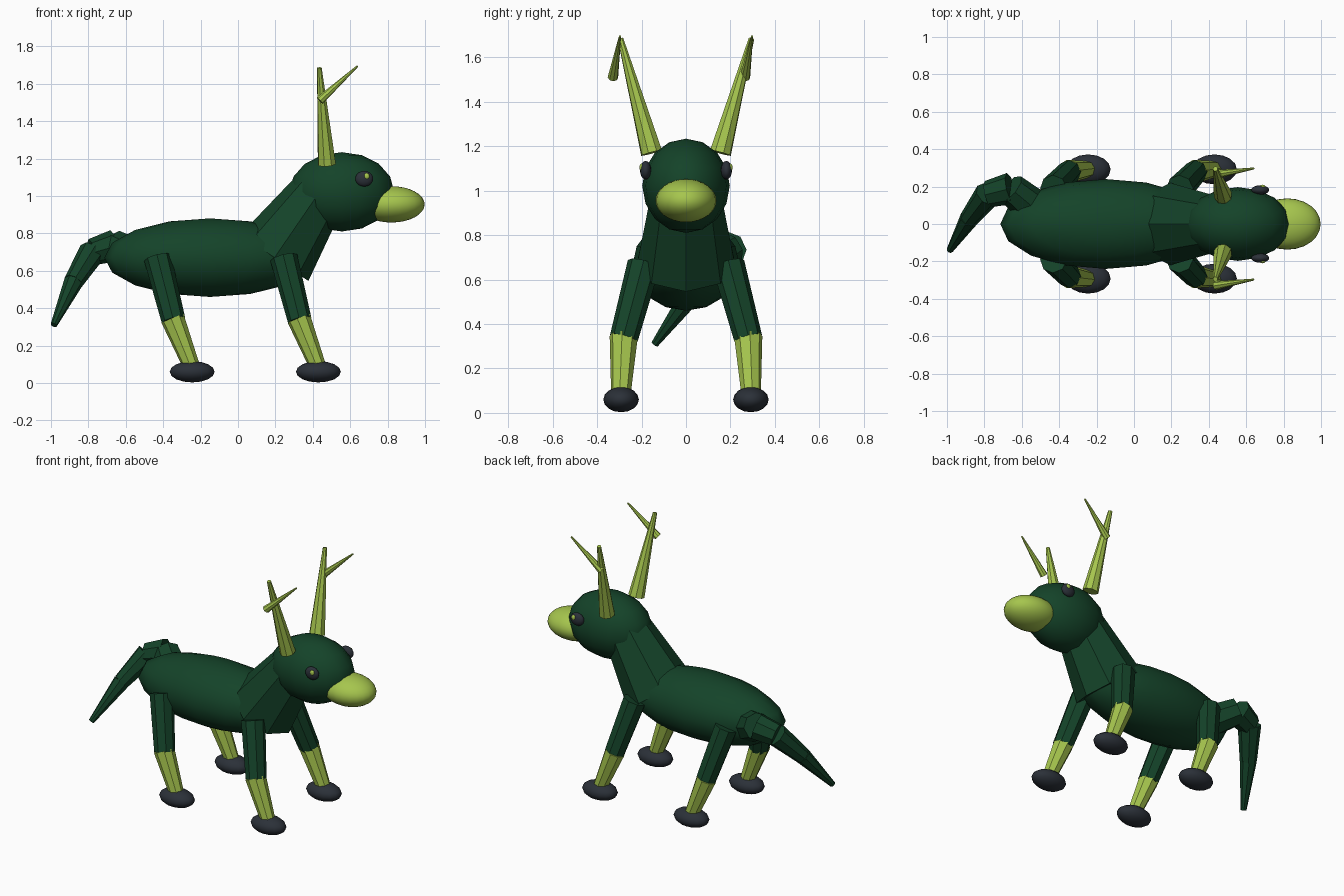
import bpy
from mathutils import Vector

if "Cube" in bpy.data.objects:
    bpy.data.objects.remove(bpy.data.objects["Cube"], do_unlink=True)


def make_material(name, rgb):
    mat = bpy.data.materials.new(name)
    mat.use_nodes = True
    mat.diffuse_color = (*rgb, 1)
    mat.node_tree.nodes["Principled BSDF"].inputs["Base Color"].default_value = (*rgb, 1)
    return mat


green = make_material("dark green", (0.007, 0.056, 0.022))
lime = make_material("lime green", (0.38, 0.56, 0.075))
slate = make_material("dark slate", (0.024, 0.030, 0.040))


def ellipsoid(name, center, radii, mat, segments=16, rings=8):
    bpy.ops.mesh.primitive_uv_sphere_add(segments=segments, ring_count=rings, radius=1, location=center)
    obj = bpy.context.object
    obj.name = name
    obj.scale = radii
    bpy.ops.object.transform_apply(location=False, rotation=False, scale=True)
    bpy.ops.object.shade_smooth()
    obj.data.materials.append(mat)
    return obj


def limb(name, start, end, r_start, r_end, mat, sides=8):
    """Flat-faced tapered cylinder between two points."""
    a, b = Vector(start), Vector(end)
    bpy.ops.mesh.primitive_cone_add(vertices=sides, radius1=r_start, radius2=r_end,
                                    depth=(b - a).length, location=(a + b) / 2)
    obj = bpy.context.object
    obj.name = name
    obj.rotation_euler = (b - a).to_track_quat("Z", "Y").to_euler()
    obj.data.materials.append(mat)
    return obj


# Torso, neck, head and snout
ellipsoid("body", (-0.15, 0, 0.67), (0.565, 0.24, 0.21), green)
limb("neck", (0.195, 0, 0.67), (0.49, 0, 1.10), 0.22, 0.135, green)
ellipsoid("head", (0.555, 0, 1.022), (0.28, 0.197, 0.212), green)
ellipsoid("snout", (0.82, 0, 0.955), (0.178, 0.137, 0.097), lime, 24, 16)

for side, s in (("left", 1), ("right", -1)):
    # Legs with hooves
    for pair, x in (("front", 0.43), ("rear", -0.245)):
        tag = f"{pair}_{side}"
        knee = (x - 0.10, s * 0.28, 0.335)
        limb(f"{tag}_upper_leg", (x - 0.185, s * 0.19, 0.67), knee, 0.074, 0.064, green)
        limb(f"{tag}_lower_leg", (x - 0.105, s * 0.28, 0.345), (x, s * 0.293, 0.08), 0.064, 0.044, lime)
        ellipsoid(f"{tag}_hoof", (x, s * 0.292, 0.06), (0.12, 0.08, 0.057), slate)

    # Eyes
    ellipsoid(f"{side}_eye", (0.675, s * 0.182, 1.092), (0.048, 0.025, 0.042), slate)
    ellipsoid(f"{side}_pupil", (0.688, s * 0.2, 1.105), (0.015, 0.01, 0.017), lime)

    # Antlers, each with one forward branch
    limb(f"{side}_antler", (0.475, s * 0.155, 1.17), (0.435, s * 0.295, 1.685), 0.05, 0.013, lime)
    limb(f"{side}_antler_branch", (0.437, s * 0.297 - 0.032, 1.51), (0.64, s * 0.297, 1.695),
         0.024, 0.005, lime)

# Tail made of tapering segments that curl to one side
tail = [((-0.54, 0.09, 0.67), 0.10), ((-0.66, 0.19, 0.735), 0.085), ((-0.78, 0.16, 0.70), 0.072),
        ((-0.88, 0.03, 0.54), 0.052), ((-0.985, -0.14, 0.31), 0.018)]
for i, ((p, r), (q, r_next)) in enumerate(zip(tail, tail[1:]), 1):
    limb(f"tail_segment_{i}", p, q, r, r_next, green)
